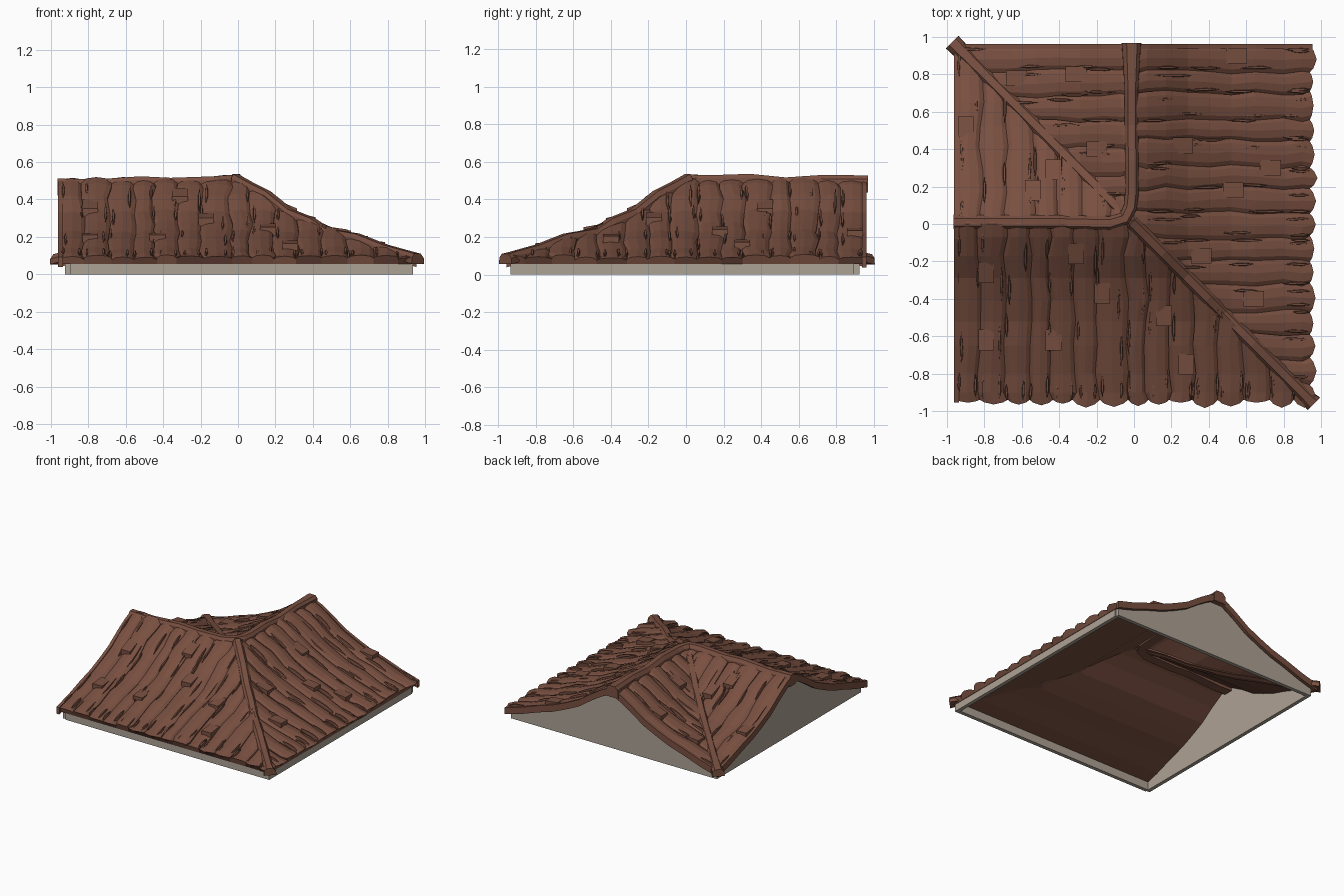
import bpy, bmesh, math, random
from mathutils import Vector

if "Cube" in bpy.data.objects:
    bpy.data.objects.remove(bpy.data.objects["Cube"])

random.seed(4)

def material(name, col):
    m = bpy.data.materials.new(name)
    m.diffuse_color = (*col, 1)
    m.use_nodes = True
    m.node_tree.nodes["Principled BSDF"].inputs["Base Color"].default_value = m.diffuse_color
    return m

BROWN = material("brown wood", (0.19, 0.079, 0.052))
PLASTER = material("warm grey plaster", (0.42, 0.36, 0.30))

# Roof section: distance from ridge -> height of the tile surface
PROFILE = [(0, .495), (.08, .46), (.17, .405), (.29, .322), (.41, .265),
           (.52, .218), (.65, .178), (.8, .125), (.96, .08), (1.1, .05)]

def f(d):
    for (a, za), (b, zb) in zip(PROFILE, PROFILE[1:]):
        if d <= b:
            return za + (zb - za) * (d - a) / (b - a)
    return PROFILE[-1][1]

def same(p):
    return p

def swap(p):
    """Mirror across the diagonal x + y = 0 (the roof's symmetry line)."""
    return Vector((-p[1], -p[0], p[2]))

def finish(name, bm, mat, warp=same):
    for v in bm.verts:
        v.co = warp(v.co)
    bmesh.ops.recalc_face_normals(bm, faces=bm.faces)
    me = bpy.data.meshes.new(name)
    bm.to_mesh(me)
    bm.free()
    me.materials.append(mat)
    ob = bpy.data.objects.new(name, me)
    bpy.context.collection.objects.link(ob)
    return ob

def loft(bm, rings):
    """Skin a list of equal closed rings and cap both ends."""
    rows = [[bm.verts.new(p) for p in r] for r in rings]
    n = len(rows[0])
    for a, b in zip(rows, rows[1:]):
        for i in range(n):
            j = (i + 1) % n
            bm.faces.new((a[i], a[j], b[j], b[i]))
    bm.faces.new(rows[0])
    bm.faces.new(rows[-1][::-1])

def slope(name, u0, u1, sign, scallop, plates, warp):
    """One roof slope of wavy planks running down from the ridge."""
    bm = bmesh.new()
    steps = [0, .07, .17, .29, .41, .52, .65, .8, .9]
    n = round((u1 - u0) / .128)
    w = (u1 - u0) / n
    joints = []
    for k in range(n + 1):
        amp = 0 if k in (0, n) else .014
        base = u0 + k * w + random.uniform(-1, 1) * amp
        joints.append([base + random.uniform(-1, 1) * amp for _ in range(len(steps) + 1)])

    def pt(u, d, h):
        return Vector((u, sign * d, f(d) + h))

    for k in range(n):
        lift = random.uniform(0, .014)
        tip = random.uniform(.955, .985) if scallop else .955
        edge = .94 if scallop else .955
        rings = []
        for s, d in enumerate(steps + [None]):
            a, b = joints[k][s], joints[k + 1][s]
            ring = []
            hs = lift + random.uniform(-.003, .003)
            for t, h in ((0, -.008), (.16, .006), (.5, .013), (.84, .006), (1, -.008)):
                dd = d if d is not None else edge + (tip - edge) * (1 - abs(2 * t - 1) ** 2)
                ring.append(pt(a + (b - a) * t, dd, h + hs))
            dd = d if d is not None else edge
            ring += [pt(b, dd, -.03), pt(a, dd, -.03)]
            rings.append(ring)
        loft(bm, rings)

    # splinters beside the joints, with extra ones at ridge and eave
    for k in range(n):
        for lo, hi in ((.04, .2), (.2, .5), (.45, .8), (.8, .93), (.78, .93)):
            s = random.uniform(lo, (lo + hi) / 2)
            e = min(.94, s + random.uniform(.1, .2))
            u = u0 + (k + random.choice((.1, .22, .8, .9))) * w
            u = min(max(u, u0 + .015), u1 - .015)
            rings = []
            for t, r in ((0, .0015), (.3, .008), (.7, .009), (1, .0015)):
                d = s + (e - s) * t
                uu = u + random.uniform(-.003, .003)
                rings.append([pt(uu - r, d, 0), pt(uu - r * .6, d, .016 + r),
                              pt(uu + r * .6, d, .016 + r), pt(uu + r, d, 0)])
            loft(bm, rings)

    # loose raised shingles
    for u, d in plates:
        rings = []
        for dd, h in ((d - .055, .018), (d + .055, .042)):
            rings.append([pt(u - .042, dd, -.01), pt(u - .042, dd, h),
                          pt(u + .042, dd, h), pt(u + .042, dd, -.01)])
        loft(bm, rings)

    # trim at the hip / valley diagonal
    bmesh.ops.bisect_plane(bm, geom=bm.verts[:] + bm.edges[:] + bm.faces[:],
                           plane_co=(0, 0, 0), plane_no=(1, 1, 0), clear_outer=True)
    bmesh.ops.holes_fill(bm, edges=[e for e in bm.edges if e.is_boundary], sides=0)
    finish(name, bm, BROWN, warp)

slope("front_slope", -.95, .97, -1, True,
      [(-.79, .26), (-.31, .16), (-.17, .37), (-.79, .62), (-.43, .62), (.16, .49), (.28, .75)], same)
slope("right_slope", -.95, .97, -1, True,
      [(-.9, .55), (-.42, .26), (-.3, .73), (-.18, .53), (.17, .36), (.4, .64)], swap)
slope("inner_left_slope", -.95, 0, 1, False, [(-.9, .52), (-.54, .18), (-.43, .29)], same)
slope("inner_back_slope", -.95, 0, 1, False, [(-.8, .31), (-.78, .63), (-.4, .2)], swap)

def beam(name, path, depth, flare):
    """Chamfered cap beam along a path; flare = end scales."""
    bm = bmesh.new()
    pts = [Vector(p) for p in path]
    rings = []
    for i, p in enumerate(pts):
        t = (pts[min(i + 1, len(pts) - 1)] - pts[max(i - 1, 0)])
        side = Vector((t.y, -t.x, 0)).normalized()
        k = flare[0] if i == 0 else flare[1] if i == len(pts) - 1 else 1
        sec = [(-.038, -depth), (-.036, -.025), (-.018, 0), (.022, 0), (.036, -.02), (.038, -depth)]
        rings.append([p + side * (s * k) + Vector((0, 0, h)) for s, h in sec])
    loft(bm, rings)
    finish(name, bm, BROWN)

# Ridge cap bends round the corner; heights wobble slightly
beam("ridge_beam", [(-.965, .012, .512), (-.77, .012, .507), (-.52, .012, .524), (-.36, .01, .516),
                    (-.13, .005, .524), (-.05, .03, .532), (-.02, .09, .53), (-.012, .16, .53),
                    (-.012, .34, .536), (-.014, .53, .517), (-.014, .72, .53), (-.014, .968, .528)],
     .09, (1, 1.4))
# Hip and valley beams follow the roof section on the diagonal
HIP = [(.0, .535), (.08, .49), (.17, .445), (.29, .348), (.41, .30), (.49, .245),
       (.65, .217), (.8, .158), (.93, .122), (.972, .11)]
beam("hip_beam", [(t - .01, -t + .01, z) for t, z in HIP], .055, (1, 1.25))
beam("valley_beam", [(-t, t, f(t) + .03) for t in (.03, .17, .29, .41, .52, .65, .8, .972)],
     .055, (1, 1.25))

def gable(name, x0, x1, reach, top, bottom, mat, warp):
    """Upright slab in the gable plane whose top follows the roof section."""
    bm = bmesh.new()
    ds = [d for d, _ in PROFILE if d < reach] + [reach]
    ys = [-d for d in ds[:0:-1]] + ds
    rings = []
    for y in ys:
        zt = f(abs(y)) + top
        zb = 0 if bottom is None else zt - bottom
        rings.append([(x0, y, zb), (x1, y, zb), (x1, y, zt), (x0, y, zt)])
    loft(bm, rings)
    finish(name, bm, mat, warp)

for tag, warp in (("left", same), ("back", swap)):
    gable(tag + "_gable_wall", -.925, -.895, .925, -.025, None, PLASTER, warp)
    gable(tag + "_verge_board", -.962, -.936, .955, .012, .055, BROWN, warp)

# Low plaster walls below the two eaves
for tag, warp in (("front", same), ("right", swap)):
    bm = bmesh.new()
    loft(bm, [[(x, -.935, 0), (x, -.905, 0), (x, -.905, .075), (x, -.935, .075)]
              for x in (-.895, .935)])
    finish(tag + "_eave_wall", bm, PLASTER, warp)
